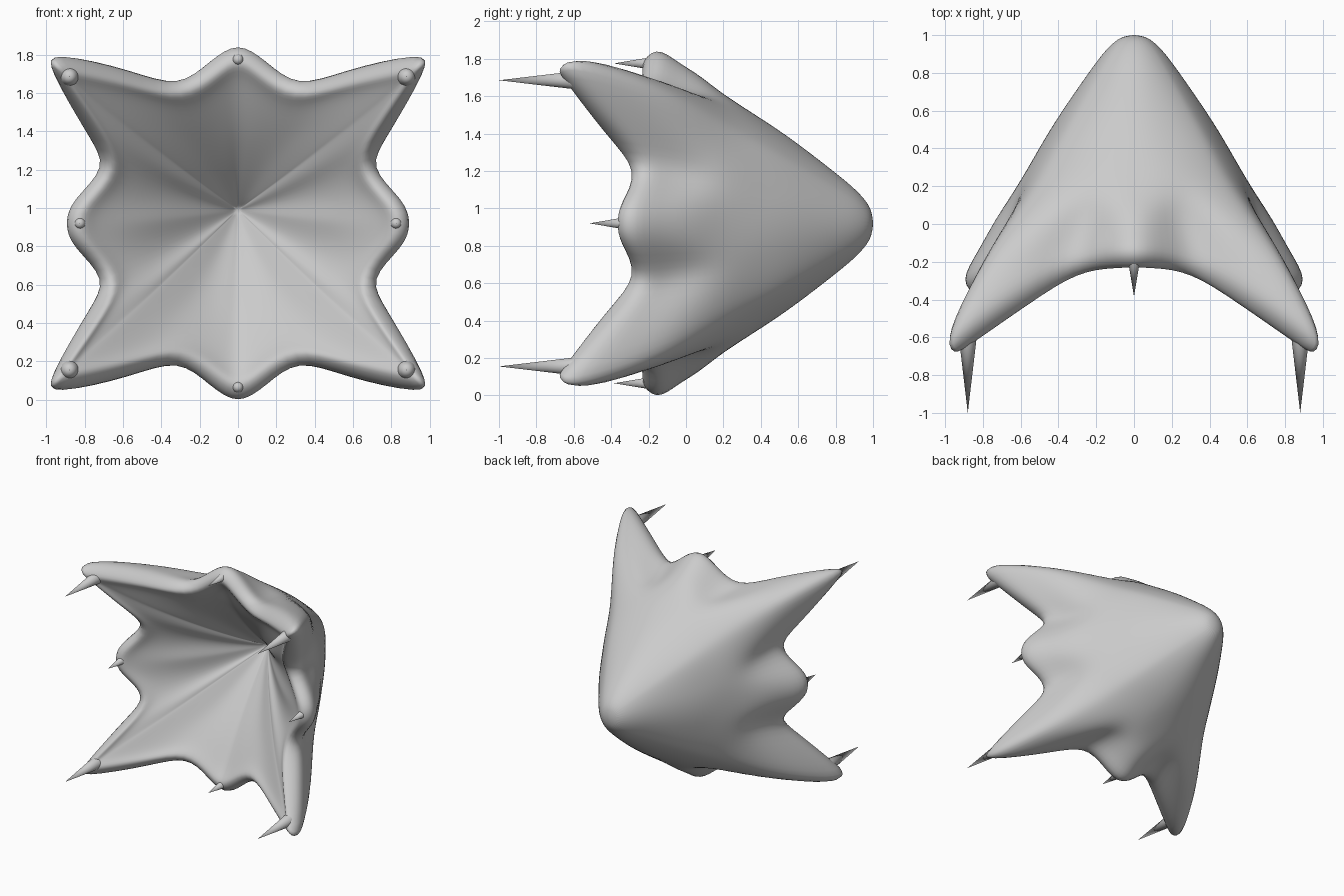
import bpy, bmesh, math
from mathutils import Vector

if "Cube" in bpy.data.objects:
    bpy.data.objects.remove(bpy.data.objects["Cube"])

ZC = 0.92   # height of the centre axis

# Quarter outline, side lobe -> corner arm -> top lobe: (x, z offset, y)
RIM = [(.895, 0, -.29), (.85, .13, -.28), (.72, .295, -.22), (.80, .48, -.35), (.96, .775, -.57),
       (.925, .875, -.58), (.58, .80, -.35), (.325, .74, -.21), (.15, .845, -.17), (0, .925, -.155)]
LIP = [(.83, 0, -.365), (.79, .11, -.345), (.66, .28, -.288), (.73, .49, -.44), (.91, .765, -.645),
       (.88, .80, -.645), (.565, .735, -.43), (.305, .68, -.275), (.12, .78, -.238), (0, .85, -.233)]
# Quarter cross-section of the body at y = 0.2
BODY = [(.618, 0), (.612, .12), (.595, .24), (.57, .37), (.53, .49),
        (.465, .56), (.36, .615), (.24, .655), (.12, .682), (0, .69)]
# Cavity profile exponent per spoke (below 1 bulges toward the front)
EXPO = [.75, .8, .92, .85, .82, .82, .85, .92, .8, .75]
PIT = Vector((0, .40, ZC + .07))


def full_ring(quarter):
    """Reflect ten quarter points (Vectors x, y, z offset) into a closed ring of 36."""
    ring = []
    for k in range(36):
        q, j = divmod(k, 9)
        p = quarter[j if q % 2 == 0 else 9 - j]
        ring.append(Vector((p.x * (-1 if q in (1, 2) else 1), p.y,
                            ZC + p.z * (-1 if q > 1 else 1))))
    return ring


rim = [Vector((x, y, z)) for x, z, y in RIM]
lip = [Vector((x, y, z)) for x, z, y in LIP]
body = [Vector((x, .2, z)) for x, z in BODY]

# Outer rings from the rear tip to the rim, turning from round to squarish
rings = []
for y, s, rnd in ((.978, .13, 1), (.91, .25, .9), (.80, .385, .8), (.58, .63, .5), (.40, .81, .25)):
    quarter = []
    for p in body:
        a = math.atan2(p.z / .69, p.x / .618)
        c = Vector((.625 * math.cos(a), 0, .70 * math.sin(a)))
        c = p.lerp(c, rnd)
        quarter.append(Vector((c.x * s, y, c.z * s)))
    rings.append(full_ring(quarter))
rings.append(full_ring(body))
# Arms and lobes bulge outward between body and rim
SWELL = [.02, .015, 0, .03, .06, .06, .045, 0, .015, .02]
for t, f in ((.35, 1), (.7, .75)):
    quarter = [a.lerp(b, t) for a, b in zip(body, rim)]
    for p, g in zip(quarter, SWELL):
        p.x *= 1 + g * f
        p.z *= 1 + g * f
    rings.append(full_ring(quarter))
rings += [full_ring(rim), full_ring(lip)]
# Inner rings sinking into the cavity
for s in (.91, .76, .58, .40, .23, .09):
    quarter = []
    for p, e in zip(lip, EXPO):
        e = .88 + (e - .88) * min(1, s / .6)
        quarter.append(Vector((p.x * s, PIT.y + (p.y - PIT.y) * s ** e, p.z * s)))
    ring = full_ring(quarter)
    for p in ring:
        p.z += .07 * (1 - s) ** 2
    rings.append(ring)
tip = Vector((0, 1.003, ZC))

# Push the cage outward so the subdivided surface passes close to the rings
cage = [[p.copy() for p in r] for r in rings]
n = len(rings)
for _ in range(3):
    def at(i, k):
        return tip if i < 0 else PIT if i >= n else cage[i][k % 36]

    def row(i, k):
        return (at(i, k - 1) + 4 * at(i, k) + at(i, k + 1)) / 6
    cage = [[cage[i][k] + .75 * (rings[i][k] - (row(i - 1, k) + 4 * row(i, k) + row(i + 1, k)) / 6)
             for k in range(36)] for i in range(n)]

bm = bmesh.new()
vs = [[bm.verts.new(p) for p in r] for r in cage]
top, pit = bm.verts.new(tip), bm.verts.new(PIT)
for k in range(36):
    m = (k + 1) % 36
    for i in range(n - 1):
        bm.faces.new((vs[i][k], vs[i][m], vs[i + 1][m], vs[i + 1][k]))
    bm.faces.new((top, vs[0][m], vs[0][k]))
    bm.faces.new((pit, vs[-1][k], vs[-1][m]))
bmesh.ops.recalc_face_normals(bm, faces=bm.faces)
for f in bm.faces:
    f.smooth = True
mesh = bpy.data.meshes.new("shell")
bm.to_mesh(mesh)
bm.free()
shell = bpy.data.objects.new("shell", mesh)
bpy.context.collection.objects.link(shell)
mod = shell.modifiers.new("smooth", 'SUBSURF')
mod.levels = mod.render_levels = 2


def spike(name, x, z, base_y, tip_y, r):
    """Cone pointing forward (-y)."""
    bpy.ops.mesh.primitive_cone_add(vertices=32, radius1=r, radius2=0, depth=base_y - tip_y,
                                    location=(x, (base_y + tip_y) / 2, z),
                                    rotation=(math.pi / 2, 0, 0))
    ob = bpy.context.object
    ob.name = name
    bpy.ops.object.shade_smooth_by_angle(angle=math.radians(40))


# Long spikes on the arms, short ones on the lobes
for sx in (-1, 1):
    for sz in (-1, 1):
        spike("arm_spike", sx * .88, ZC + sz * .765, -.56, -1.0, .052)
    spike("side_spike", sx * .825, ZC, -.31, -.515, .035)
    spike("vertical_spike", 0, ZC + sx * .855, -.18, -.385, .034)
